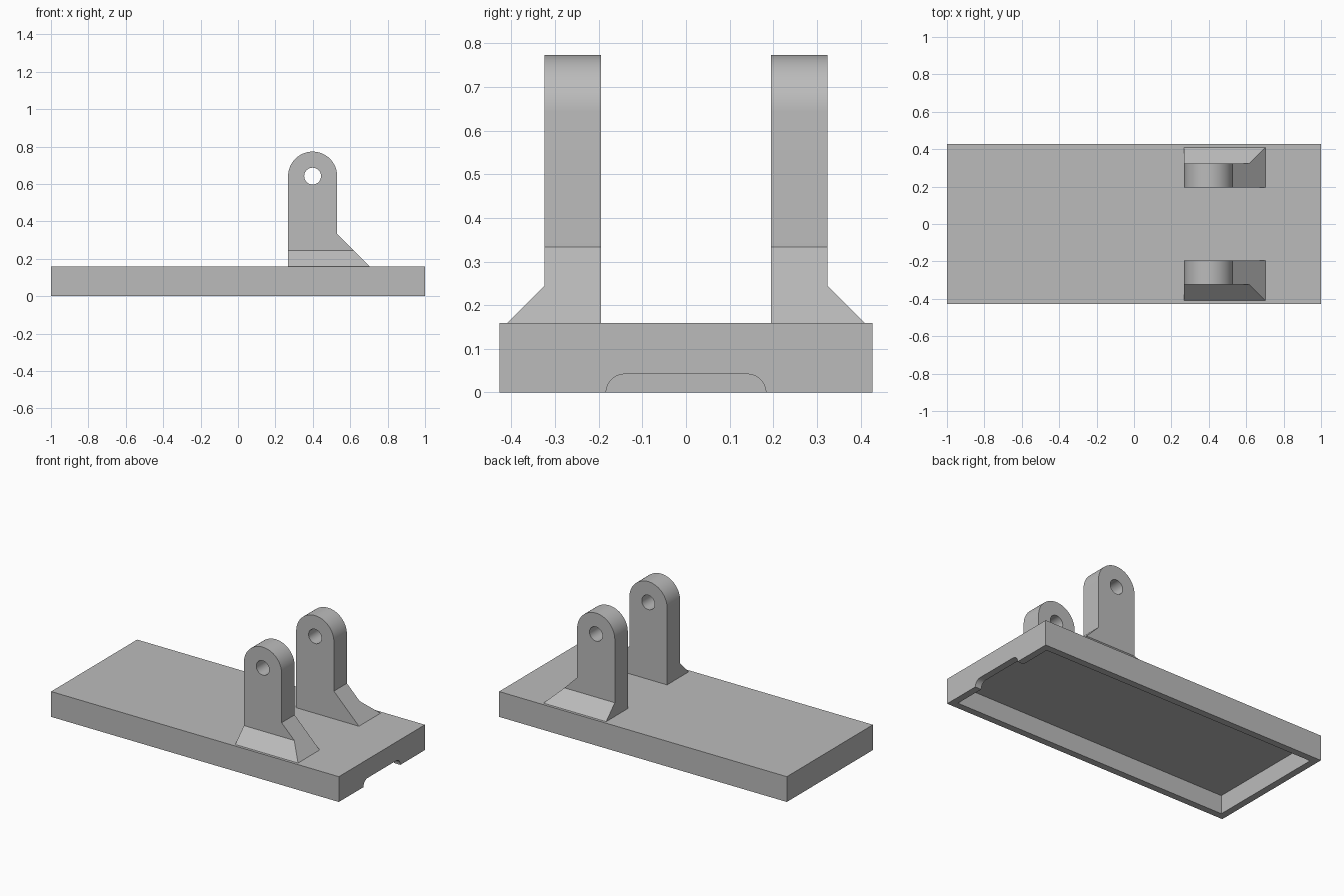
import bpy, bmesh, math
from mathutils import Vector

if "Cube" in bpy.data.objects:
    bpy.data.objects.remove(bpy.data.objects["Cube"])

grey = bpy.data.materials.new("plain_grey")
grey.use_nodes = True
GREY = (0.5, 0.5, 0.5, 1)
grey.diffuse_color = GREY
grey.node_tree.nodes["Principled BSDF"].inputs["Base Color"].default_value = GREY


def prism(name, points, axis, start, end):
    """Extrude a 2D outline along x (outline in y, z) or y (outline in x, z)."""
    bm = bmesh.new()
    place = {"x": lambda a, b: (start, a, b), "y": lambda a, b: (a, start, b)}[axis]
    face = bm.faces.new([bm.verts.new(place(a, b)) for a, b in points])
    grown = bmesh.ops.extrude_face_region(bm, geom=[face])
    step = Vector((end - start, 0, 0)) if axis == "x" else Vector((0, end - start, 0))
    bmesh.ops.translate(bm, vec=step, verts=[g for g in grown["geom"] if isinstance(g, bmesh.types.BMVert)])
    bmesh.ops.recalc_face_normals(bm, faces=bm.faces)
    mesh = bpy.data.meshes.new(name)
    bm.to_mesh(mesh)
    bm.free()
    mesh.materials.append(grey)
    obj = bpy.data.objects.new(name, mesh)
    bpy.context.collection.objects.link(obj)
    return obj


def arc(cx, cz, r, a0, a1, n):
    angles = [math.radians(a0 + (a1 - a0) * i / n) for i in range(n + 1)]
    return [(cx + r * math.cos(a), cz + r * math.sin(a)) for a in angles]


def rect(a0, a1, b0, b1):
    return [(a0, b0), (a1, b0), (a1, b1), (a0, b1)]


def combine(obj, cutter, operation="DIFFERENCE"):
    """Apply a boolean and discard the helper."""
    mod = obj.modifiers.new("shape", "BOOLEAN")
    mod.operation, mod.solver, mod.object = operation, "EXACT", cutter
    bpy.context.view_layer.objects.active = obj
    bpy.ops.object.modifier_apply(modifier=mod.name)
    bpy.data.objects.remove(cutter)


def smooth(obj):
    bpy.ops.object.select_all(action="DESELECT")
    obj.select_set(True)
    bpy.context.view_layer.objects.active = obj
    bpy.ops.object.shade_smooth_by_angle(angle=math.radians(30))


TOP, HALF_Y, WALL = 0.159, 0.427, 0.043

# Base plate, hollow underneath, with a rounded notch in one end wall
base = prism("base_plate", rect(-HALF_Y, HALF_Y, 0, TOP), "x", -1, 1)
inner = HALF_Y - WALL
combine(base, prism("cavity", rect(-inner, inner, -0.1, TOP - WALL), "x", WALL - 1, 1 - WALL))
notch_r = 0.042
notch = ([(0.183, -0.1)] + arc(0.141, 0, notch_r, 0, 90, 12)
         + arc(-0.141, 0, notch_r, 90, 180, 12) + [(-0.183, -0.1)])
combine(base, prism("notch", notch, "x", 1 - WALL * 1.5, 1.1))
smooth(base)

# Pivot lugs: side outline crossed with a flared end outline, then drilled
PIVOT_X, PIVOT_Z, LUG_R, HOLE_R = 0.399, 0.642, 0.131, 0.045
right_x = PIVOT_X + LUG_R
outline = ([(PIVOT_X - LUG_R, TOP), (right_x + 0.174, TOP), (right_x, TOP + 0.174)]
           + arc(PIVOT_X, PIVOT_Z, LUG_R, 0, 180, 32))
for name, side in (("front_lug", -1), ("back_lug", 1)):
    lug = prism(name, outline, "y", side * 0.1, side * 0.5)
    flare = [(0.195, TOP - 0.1), (0.41, TOP - 0.1), (0.41, TOP),
             (0.324, TOP + 0.086), (0.324, 0.9), (0.195, 0.9)]
    combine(lug, prism("flare", [(side * y, z) for y, z in flare], "x", 0, 1), "INTERSECT")
    hole = arc(PIVOT_X, PIVOT_Z, HOLE_R, 0, 348.75, 31)
    combine(lug, prism("hole", hole, "y", side * 0.1, side * 0.5))
    smooth(lug)
